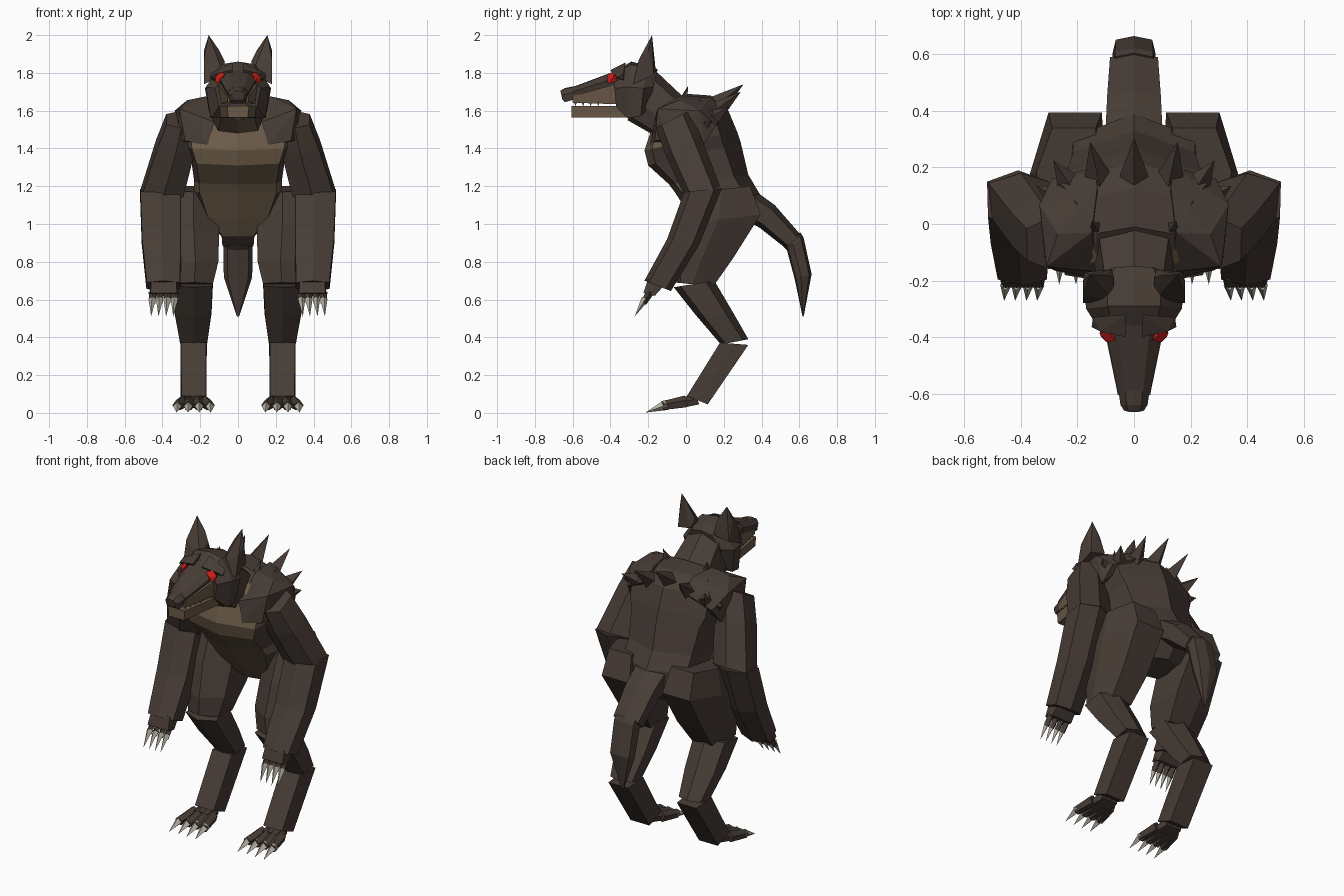
import bpy, bmesh
from mathutils import Vector


def material(name, rgb):
    m = bpy.data.materials.new(name)
    m.diffuse_color = (*rgb, 1)
    return m


FUR = material("dark_brown_fur", (0.064, 0.046, 0.037))
TAN = material("tan_hide", (0.150, 0.105, 0.066))
BONE = material("bone", (0.48, 0.45, 0.37))
RED = material("red_eye", (0.62, 0.012, 0.010))

# Cross-sections: (sideways fraction, fraction from first edge to second edge)
LIMB = [(0, 0), (.97, .17), (1, .8), (0, 1), (-1, .8), (-.97, .17)]
SLAB = [(-.95, 0), (.95, 0), (1, .5), (.95, 1), (-.95, 1), (-1, .5)]
HIP = [(0, 0), (.9, .12), (1, .45), (.5, 1), (-.9, 1), (-1, .25)]
TRUNK = [(0, 0), (.88, .08), (1, .36), (.93, .82), (0, 1), (-.93, .82), (-1, .36), (-.88, .08)]
BODY = [(0, 0), (.72, .08), (1, .38), (.86, .86), (0, 1), (-.86, .86), (-1, .38), (-.72, .08)]
ROOF = [(-.85, 0), (.85, 0), (1, .55), (.55, .95), (0, 1), (-.55, .95), (-1, .55)]
BOX = [(-.9, 0), (.9, 0), (1, 1), (-1, 1)]


def finish(bm, name, mat, mirror=False, accent=None, rule=None):
    bmesh.ops.recalc_face_normals(bm, faces=bm.faces)
    bm.normal_update()
    me = bpy.data.meshes.new(name)
    me.materials.append(mat)
    if accent:
        me.materials.append(accent)
        for f in bm.faces:
            f.material_index = int(rule(f))
    bm.to_mesh(me)
    bm.free()
    ob = bpy.data.objects.new(name, me)
    bpy.context.collection.objects.link(ob)
    if mirror:
        ob.modifiers.new("Mirror", 'MIRROR').use_clip = False
    return ob


def loft(name, stations, section, mat, mirror=False, **kw):
    """Stations: (y1, z1, y2, z2, centre x, half width), skinned in order."""
    bm = bmesh.new()
    rings = []
    for y1, z1, y2, z2, cx, w in stations:
        rings.append([bm.verts.new((cx + s * w, y1 + (y2 - y1) * t, z1 + (z2 - z1) * t))
                      for s, t in section])
    n = len(section)
    for a, b in zip(rings, rings[1:]):
        for i in range(n):
            j = (i + 1) % n
            bm.faces.new((a[i], a[j], b[j], b[i]))
    bm.faces.new(rings[0])
    bm.faces.new(rings[-1])
    return finish(bm, name, mat, mirror, **kw)


def hull(name, points, mat, mirror=True):
    bm = bmesh.new()
    for p in points:
        bm.verts.new(p)
    res = bmesh.ops.convex_hull(bm, input=bm.verts)
    bmesh.ops.delete(bm, geom=[v for v in res["geom_interior"] if isinstance(v, bmesh.types.BMVert)],
                     context='VERTS')
    return finish(bm, name, mat, mirror)


def taper(name, p0, p1, r0, r1, mat, sides=4, mirror=True):
    """Tapered prism or pointed spike from p0 to p1."""
    p0, p1 = Vector(p0), Vector(p1)
    d = p1 - p0
    bm = bmesh.new()
    bmesh.ops.create_cone(bm, cap_ends=True, segments=sides, radius1=r0, radius2=r1, depth=d.length)
    rot = d.to_track_quat('Z', 'Y')
    for v in bm.verts:
        v.co = rot @ v.co + (p0 + p1) / 2
    return finish(bm, name, mat, mirror)


# Torso: dark back, tan chest and belly
loft("torso", [
    (.10, .93, .30, .95, 0, .09),
    (.03, 1.03, .39, 1.06, 0, .18),
    (-.06, 1.17, .39, 1.16, 0, .232),
    (-.09, 1.21, .33, 1.26, 0, .232),
    (-.20, 1.31, .29, 1.43, 0, .25),
    (-.22, 1.39, .27, 1.49, 0, .278),
    (-.19, 1.48, .22, 1.61, 0, .28),
    (-.17, 1.55, .13, 1.68, 0, .22),
    (-.14, 1.59, -.01, 1.69, 0, .14)], TRUNK, FUR,
    accent=TAN, rule=lambda f: (f.normal.y < -.2 and f.calc_center_median().y < .12
                                and f.calc_center_median().z < 1.6))
loft("neck", [(-.17, 1.47, .02, 1.64, 0, .15), (-.31, 1.55, -.16, 1.81, 0, .12)], BODY, FUR,
     accent=TAN, rule=lambda f: f.normal.z < -.4)
hull("shoulder", [(.125, -.17, 1.54), (.16, -.19, 1.42), (.28, -.165, 1.44), (.31, -.15, 1.61),
                  (.15, -.03, 1.68), (.27, -.035, 1.655), (.13, .13, 1.67), (.335, .07, 1.60),
                  (.32, -.10, 1.45), (.31, .10, 1.43), (.29, .16, 1.52), (.14, .20, 1.60)], FUR)

# Head
loft("skull", [
    (-.20, 1.61, -.15, 1.82, 0, .12),
    (-.24, 1.57, -.21, 1.84, 0, .175),
    (-.31, 1.56, -.29, 1.86, 0, .17),
    (-.37, 1.62, -.385, 1.80, 0, .12)], ROOF, FUR)
loft("muzzle_top", [
    (-.35, 1.735, -.36, 1.815, 0, .105),
    (-.60, 1.668, -.60, 1.725, 0, .057)], ROOF, FUR)
loft("nose", [
    (-.59, 1.66, -.59, 1.73, 0, .055),
    (-.64, 1.645, -.64, 1.72, 0, .048),
    (-.655, 1.66, -.665, 1.705, 0, .035)], ROOF, FUR)
loft("upper_lip", [
    (-.30, 1.632, -.34, 1.75, 0, .112),
    (-.60, 1.642, -.60, 1.678, 0, .058)], BOX, TAN)
loft("lower_jaw", [
    (-.29, 1.565, -.29, 1.625, 0, .108),
    (-.605, 1.565, -.605, 1.625, 0, .058)], BOX, TAN)
for i in range(4):
    y = -.585 + i * .04
    x = .048 + i * .007
    taper("tooth", (x, y, 1.648), (x, y, 1.622), .008, 0, BONE)
hull("brow", [(.03, -.32, 1.855), (.145, -.33, 1.80), (.15, -.365, 1.775), (.12, -.38, 1.795),
              (.03, -.40, 1.815), (.03, -.37, 1.77), (.13, -.33, 1.76)], FUR)
hull("eye", [(.066, -.412, 1.797), (.095, -.38, 1.803), (.122, -.385, 1.775), (.097, -.418, 1.770),
             (.116, -.40, 1.745), (.10, -.415, 1.748), (.08, -.37, 1.77), (.11, -.36, 1.76)], RED)
hull("ear", [(.155, -.18, 2.0), (.075, -.27, 1.79), (.18, -.28, 1.74), (.175, -.17, 1.79),
             (.08, -.16, 1.81), (.18, -.20, 1.92), (.10, -.18, 1.92), (.07, -.19, 1.86),
             (.18, -.25, 1.87)], FUR)

# Back spikes
taper("back_spike", (0, .15, 1.62), (0, .305, 1.74), .058, 0, FUR, mirror=False)
for base, tip, r in [((.125, .15, 1.59), (.155, .29, 1.70), .055),
                     ((.225, .135, 1.555), (.285, .225, 1.62), .05),
                     ((.285, .10, 1.53), (.345, .135, 1.55), .04),
                     ((.13, -.02, 1.63), (.15, .01, 1.73), .035)]:
    taper("back_spike", base, tip, r, 0, FUR)

# Arms
loft("upper_arm", [
    (-.16, 1.51, .02, 1.60, .30, .08),
    (-.11, 1.37, .08, 1.46, .33, .105),
    (.00, 1.13, .18, 1.20, .40, .115)], LIMB, FUR, True)
loft("forearm", [
    (-.01, 1.17, .19, 1.19, .41, .11),
    (-.10, .92, .07, .89, .405, .105),
    (-.22, .70, -.08, .645, .395, .09)], LIMB, FUR, True)
loft("palm", [
    (-.20, .71, -.12, .67, .393, .068),
    (-.225, .635, -.165, .62, .393, .074)], SLAB, FUR, True)
for x in (.335, .373, .413, .452):
    taper("finger", (x, -.19, .64), (x + .002, -.225, .58), .021, .016, FUR)
    taper("finger_claw", (x + .002, -.216, .605), (x + .008, -.272, .51), .020, 0, BONE)

# Legs
loft("thigh", [
    (.06, 1.17, .34, 1.20, .235, .11),
    (-.01, 1.00, .395, 1.05, .235, .135),
    (-.06, .80, .25, .82, .225, .122),
    (-.055, .69, .145, .67, .232, .10)], HIP, FUR, True)
loft("shin", [
    (-.065, .665, .15, .70, .237, .105),
    (.05, .52, .25, .53, .238, .098),
    (.185, .362, .33, .39, .235, .074)], LIMB, FUR, True)
loft("hind_pastern", [
    (.18, .372, .33, .36, .235, .070),
    (.005, .09, .115, .045, .235, .068)], SLAB, FUR, True)
loft("foot", [
    (.07, .045, .05, .10, .235, .06),
    (-.03, .025, -.03, .08, .235, .082)], ROOF, FUR, True)
for x0, x1 in ((.175, .150), (.215, .207), (.255, .263), (.295, .320)):
    taper("toe", (x0, 0, .058), (x1, -.125, .036), .034, .026, FUR, 5)
    taper("toe_claw", (x1, -.105, .042), (x1 + (x1 - x0) * .2, -.214, .002), .028, 0, BONE)

# Tail
loft("tail_base", [
    (.30, 1.03, .36, 1.18, 0, .10),
    (.39, .98, .47, 1.10, 0, .095),
    (.53, .87, .605, .945, 0, .085)], LIMB, FUR)
loft("tail_tip", [
    (.51, .885, .605, .955, 0, .078),
    (.535, .86, .622, .93, 0, .078),
    (.575, .71, .665, .735, 0, .075),
    (.617, .51, .623, .51, 0, .006)], BODY, FUR)
